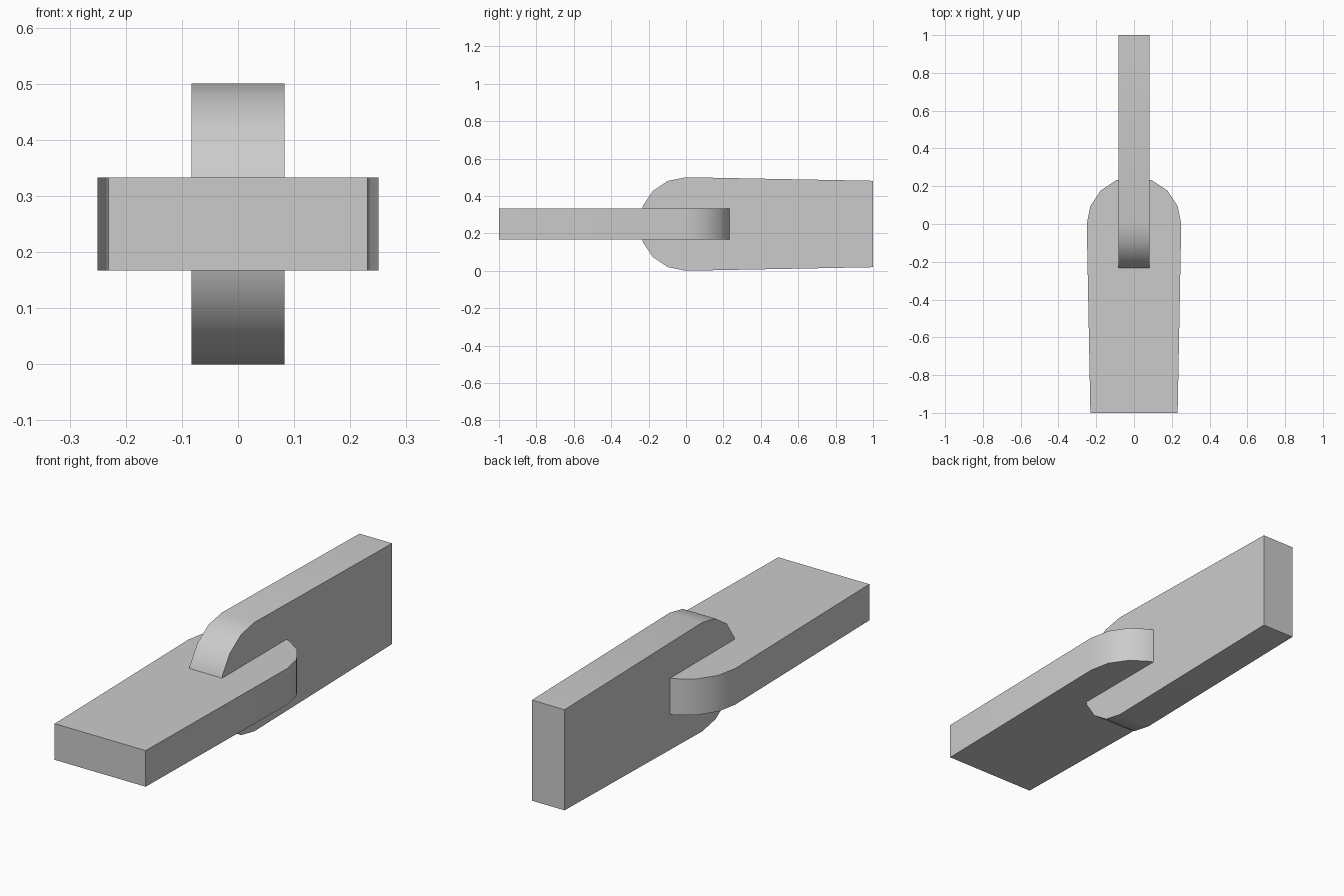
import bpy, bmesh, math
from mathutils import Matrix

if "Cube" in bpy.data.objects:
    bpy.data.objects.remove(bpy.data.objects["Cube"], do_unlink=True)

RADIUS, END_HALF, HALF_THICK, LENGTH, CENTRE_Z = 0.25, 0.231, 0.083, 1.0, 0.25

grey = bpy.data.materials.new("plain_grey")
grey.use_nodes = True
colour = (0.6, 0.6, 0.6, 1)
grey.diffuse_color = colour
grey.node_tree.nodes["Principled BSDF"].inputs["Base Color"].default_value = colour


def make_blade(name, rotation):
    """Tapered flat bar along -y with a rounded tip, turned by rotation."""
    # Outline: rounded tip, then the square tapered end
    angles = [math.pi * i / 8 for i in range(9)]
    outline = [(RADIUS * math.cos(a), RADIUS * math.sin(a)) for a in angles]
    outline += [(-END_HALF, -LENGTH), (END_HALF, -LENGTH)]
    bm = bmesh.new()
    face = bm.faces.new([bm.verts.new((x, y, -HALF_THICK)) for x, y in outline])
    side = bmesh.ops.extrude_face_region(bm, geom=[face])["geom"]
    top = [v for v in side if isinstance(v, bmesh.types.BMVert)]
    bmesh.ops.translate(bm, verts=top, vec=(0, 0, 2 * HALF_THICK))
    bmesh.ops.recalc_face_normals(bm, faces=bm.faces)
    bm.transform(Matrix.Translation((0, 0, CENTRE_Z)) @ rotation)
    mesh = bpy.data.meshes.new(name)
    bm.to_mesh(mesh)
    bm.free()
    mesh.materials.append(grey)
    blade = bpy.data.objects.new(name, mesh)
    bpy.context.collection.objects.link(blade)
    # Smooth only the rounded tip
    bpy.ops.object.select_all(action='DESELECT')
    blade.select_set(True)
    bpy.context.view_layer.objects.active = blade
    bpy.ops.object.shade_smooth_by_angle(angle=math.radians(30))


# Flat bar to the front, upright bar to the back, tips crossing in the middle
make_blade("flat_blade", Matrix.Identity(4))
make_blade("upright_blade", Matrix.Rotation(math.pi, 4, 'Z') @ Matrix.Rotation(math.pi / 2, 4, 'Y'))
